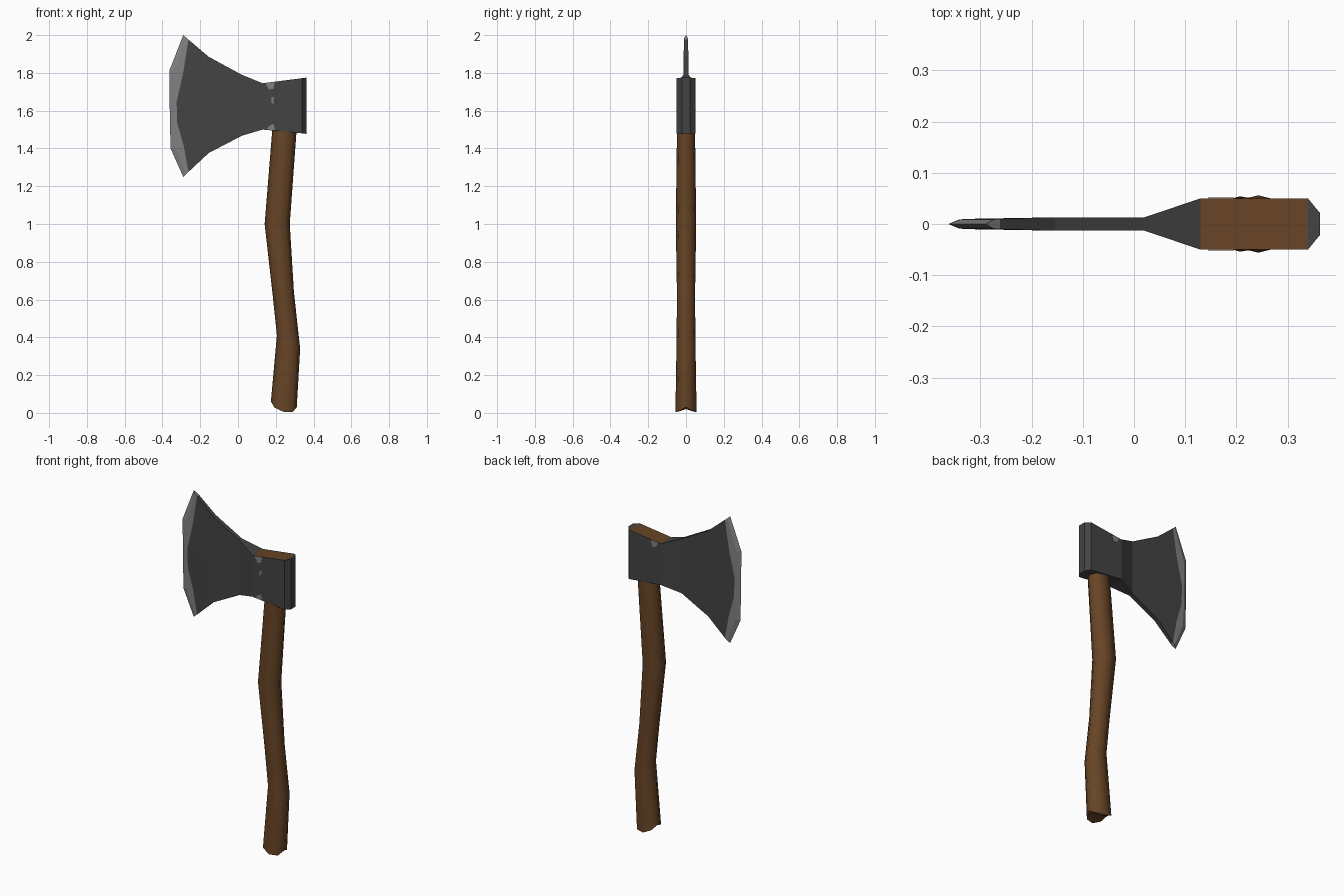
import bpy, bmesh, math

if "Cube" in bpy.data.objects:
    bpy.data.objects.remove(bpy.data.objects["Cube"])


def material(name, rgb):
    m = bpy.data.materials.new(name)
    m.diffuse_color = (*rgb, 1)
    m.use_nodes = True
    m.node_tree.nodes["Principled BSDF"].inputs["Base Color"].default_value = m.diffuse_color
    return m


STEEL = material("dark steel", (0.056, 0.056, 0.056))
BRIGHT = material("bright steel", (0.22, 0.22, 0.22))
WOOD = material("brown wood", (0.135, 0.058, 0.019))


def finish(bm, name, mats):
    bmesh.ops.recalc_face_normals(bm, faces=bm.faces[:])
    mesh = bpy.data.meshes.new(name)
    bm.to_mesh(mesh)
    bm.free()
    for m in mats:
        mesh.materials.append(m)
    ob = bpy.data.objects.new(name, mesh)
    bpy.context.collection.objects.link(ob)
    return ob


# --- axe head: columns from cutting edge to poll, mirrored across y ---
levels = [0, 0.25, 0.47, 0.63, 0.8, 1]          # heights as fractions, top to bottom
edge_x = [-0.29, -0.363, -0.362, -0.36, -0.357, -0.29]
bevel_x = [-0.275, -0.338, -0.341, -0.34, -0.333, -0.275]
paint_x = [-0.262, -0.29, -0.325, -0.322, -0.288, -0.262]
# (x positions, top z, bottom z, half thickness)
columns = [
    (edge_x, 2.0, 1.25, 0.0),
    (bevel_x, 1.987, 1.264, 0.009),
    (paint_x, 1.976, 1.276, 0.010),
    ([-0.155] * 6, 1.885, 1.376, 0.013),
    ([0.02] * 6, 1.79, 1.467, 0.013),
    ([0.13] * 6, 1.745, 1.50, 0.05),
    ([0.34] * 6, 1.772, 1.48, 0.05),
    ([0.363] * 6, 1.775, 1.477, 0.022),
]
bm = bmesh.new()
sides = []
for s in (-1, 1):
    grid = []
    for c, (xs, zt, zb, h) in enumerate(columns):
        if c == 0 and s == 1:
            grid.append(sides[0][0])            # the sharp edge is shared
        else:
            grid.append([bm.verts.new((x, s * h, zt + (zb - zt) * t))
                         for x, t in zip(xs, levels)])
    sides.append(grid)


def face(verts, mat):
    bm.faces.new(list(dict.fromkeys(verts))).material_index = mat


front, back = sides
last = len(columns) - 1
for c in range(last):
    mat = 1 if c < 2 else 0                     # ground edge is bright
    for g in sides:
        for r in range(5):
            face([g[c][r], g[c + 1][r], g[c + 1][r + 1], g[c][r + 1]], mat)
    for r in (0, 5):                            # top and bottom rims, wood in the eye
        rim = 2 if (r == 0 and c == 5) else mat
        face([front[c][r], front[c + 1][r], back[c + 1][r], back[c][r]], rim)
for r in range(5):                              # poll
    face([front[last][r], front[last][r + 1], back[last][r + 1], back[last][r]], 0)
finish(bm, "axe_head", [STEEL, BRIGHT, WOOD])

# --- worn bright patches on the cheeks ---
top_patch = [(0.145, 1.746), (0.195, 1.752), (0.188, 1.715), (0.165, 1.712)]
low_patch = [(0.15, 1.50), (0.195, 1.496), (0.19, 1.53), (0.168, 1.522)]
mid_patch = [(0.175, 1.67), (0.19, 1.672), (0.188, 1.635), (0.178, 1.64)]
for name, pts, s in (("worn_patch_top_front", top_patch, -1),
                     ("worn_patch_top_back", top_patch, 1),
                     ("worn_patch_low_front", low_patch, -1),
                     ("worn_patch_mid_front", mid_patch, -1)):
    bm = bmesh.new()
    rings = [[bm.verts.new((x, s * y, z)) for x, z in pts] for y in (0.048, 0.0515)]
    for ring in rings:
        bm.faces.new(ring)
    for i in range(4):
        j = (i + 1) % 4
        bm.faces.new([rings[0][i], rings[0][j], rings[1][j], rings[1][i]])
    finish(bm, name, [BRIGHT])

# --- curved handle: eight-sided rings (left x, left z, right x, right z, half depth, sag) ---
rings_def = [
    (0.185, 1.60, 0.312, 1.60, 0.047, 0),
    (0.180, 1.48, 0.309, 1.48, 0.048, 0),
    (0.141, 1.00, 0.274, 1.00, 0.054, 0),
    (0.184, 0.62, 0.296, 0.64, 0.048, 0),
    (0.206, 0.41, 0.329, 0.34, 0.050, 0),
    (0.174, 0.06, 0.311, 0.03, 0.056, 0.04),
]
bm = bmesh.new()
rings = []
for xl, zl, xr, zr, h, sag in rings_def:
    ring = []
    for k in range(8):
        a = k * math.pi / 4
        f = 0.5 + 0.5 * math.cos(a)
        y = h * math.sin(a) * (1.1 if k % 2 else 1)
        ring.append(bm.verts.new((xl + (xr - xl) * f, y,
                                  zl + (zr - zl) * f - sag * abs(math.sin(a)))))
    rings.append(ring)
for a, b in zip(rings, rings[1:]):
    for i in range(8):
        j = (i + 1) % 8
        bm.faces.new([a[i], a[j], b[j], b[i]])
bm.faces.new(rings[0])
hub = bm.verts.new((0.243, 0, 0.02))            # butt end
for i in range(8):
    bm.faces.new([rings[-1][i], rings[-1][(i + 1) % 8], hub])
handle = finish(bm, "handle", [WOOD])
bpy.context.view_layer.objects.active = handle
handle.select_set(True)
bpy.ops.object.shade_smooth_by_angle(angle=math.radians(60))
